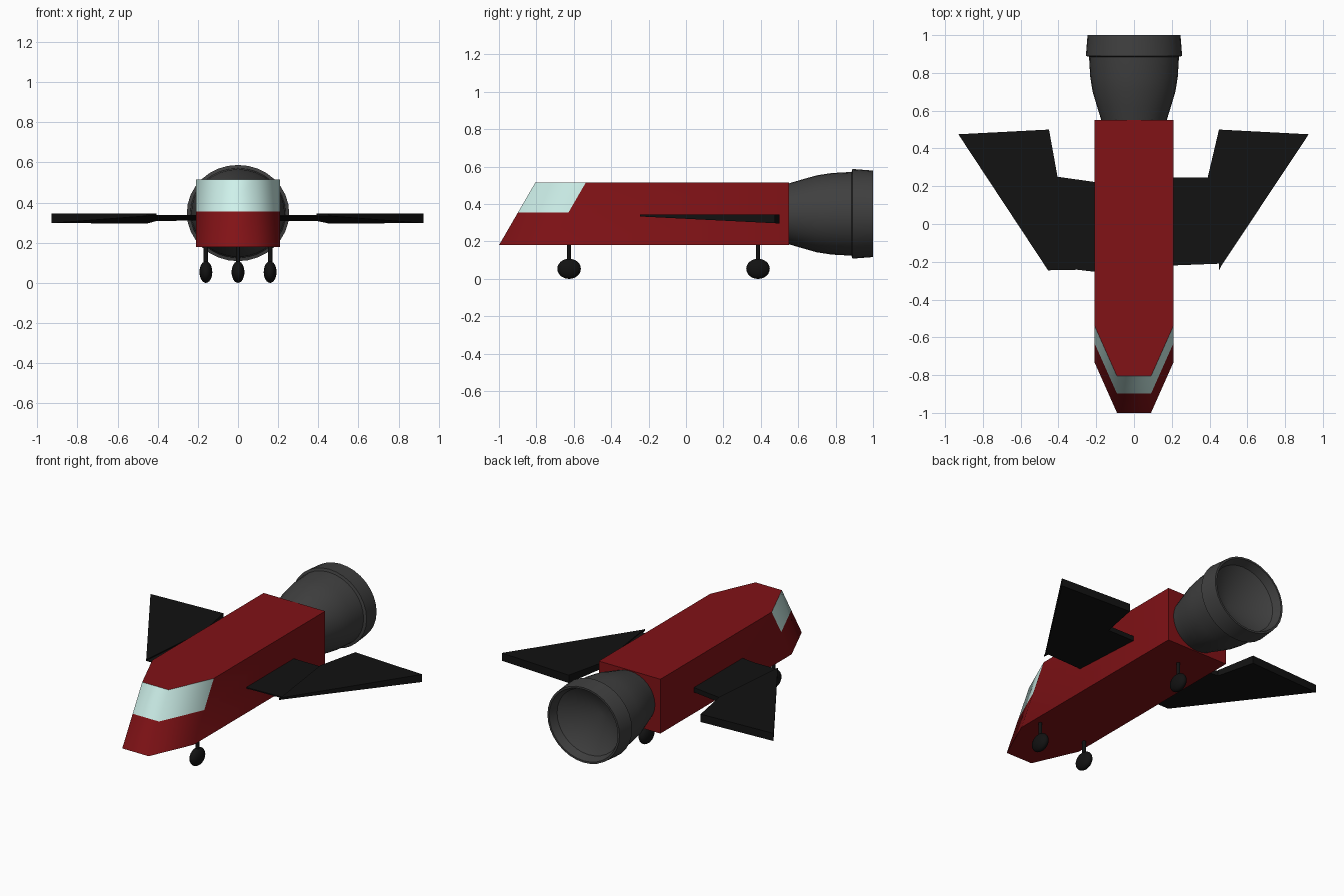
import bpy, bmesh, math
from mathutils import Matrix

if "Cube" in bpy.data.objects:
    bpy.data.objects.remove(bpy.data.objects["Cube"])


def material(name, rgb):
    m = bpy.data.materials.new(name)
    m.diffuse_color = (*rgb, 1)
    m.use_nodes = True
    m.node_tree.nodes["Principled BSDF"].inputs["Base Color"].default_value = m.diffuse_color
    return m


RED = material("red_paint", (0.22, 0.006, 0.008))
GLASS = material("pale_glass", (0.62, 0.88, 0.83))
BLACK = material("black", (0.006, 0.006, 0.006))
GREY = material("dark_grey", (0.05, 0.05, 0.05))


def finish(name, bm, *mats):
    bmesh.ops.recalc_face_normals(bm, faces=bm.faces)
    me = bpy.data.meshes.new(name)
    bm.to_mesh(me)
    bm.free()
    for m in mats:
        me.materials.append(m)
    ob = bpy.data.objects.new(name, me)
    bpy.context.collection.objects.link(ob)
    return ob


# Fuselage: one plan outline sheared backwards over three heights, windows in the upper nose
def fuselage():
    bm = bmesh.new()
    nose = [(-0.21, -0.73), (-0.09, -1.0), (0.09, -1.0), (0.21, -0.73)]
    rings = []
    for z in (0.18, 0.355, 0.515):
        pts = [(x, y + (z - 0.18) * 0.58) for x, y in nose] + [(0.21, 0.55), (-0.21, 0.55)]
        rings.append([bm.verts.new((x, y, z)) for x, y in pts])
    for level in range(2):
        lo, hi = rings[level], rings[level + 1]
        for i in range(6):
            j = (i + 1) % 6
            f = bm.faces.new((lo[i], lo[j], hi[j], hi[i]))
            f.material_index = 1 if level == 1 and i < 3 else 0
    bm.faces.new(rings[0])
    bm.faces.new(rings[2])
    # nose wraps smoothly, rims and tail stay sharp
    for f in bm.faces:
        f.smooth = True
    for e in bm.edges:
        a, b = e.verts
        rim = abs(a.co.z - b.co.z) < 1e-5 and abs(a.co.z - 0.355) > 1e-3
        e.smooth = not (rim or min(a.co.y, b.co.y) > 0.5)
    finish("fuselage", bm, RED, GLASS)


# Engine: lathed bell with rear collar and hollow dished outlet
def engine():
    profile = [(0.54, 0), (0.54, 0.17), (0.62, 0.195), (0.70, 0.219), (0.78, 0.232),
               (0.885, 0.238), (0.89, 0.255), (1.0, 0.246), (1.0, 0.234),
               (0.95, 0.215), (0.82, 0)]
    bm = bmesh.new()
    vs = [bm.verts.new((r, y, 0)) for y, r in profile]
    es = [bm.edges.new(p) for p in zip(vs, vs[1:])]
    bmesh.ops.spin(bm, geom=vs + es, axis=(0, 1, 0), cent=(0, 0, 0),
                   angle=math.tau, steps=32, use_duplicate=False)
    bmesh.ops.remove_doubles(bm, verts=bm.verts, dist=1e-4)
    bm.transform(Matrix.Translation((0, 0, 0.348)) @ Matrix.Diagonal((1, 1, 0.94, 1)))
    ob = finish("engine_nozzle", bm, GREY)
    bpy.context.view_layer.objects.active = ob
    ob.select_set(True)
    bpy.ops.object.shade_smooth_by_angle(angle=math.radians(32))
    ob.select_set(False)


# Wing panel: flat top, underside deepening towards the trailing edge
def wing_panel(name, outline, top):
    bm = bmesh.new()
    up = [bm.verts.new((x, y, top)) for x, y in outline]
    dn = [bm.verts.new((x, y, 0.334 - 0.05 * (y + 0.25))) for x, y in outline]
    bm.faces.new(up)
    bm.faces.new(dn)
    n = len(up)
    for i in range(n):
        j = (i + 1) % n
        bm.faces.new((up[i], up[j], dn[j], dn[i]))
    finish(name, bm, BLACK)


# Landing gear: ellipsoid wheel on a thin strut
def gear(name, x, y):
    bm = bmesh.new()
    bmesh.ops.create_uvsphere(bm, u_segments=20, v_segments=12, radius=1,
                              matrix=Matrix.Translation((x, y, 0.054))
                              @ Matrix.Diagonal((0.032, 0.063, 0.054, 1)))
    for f in bm.faces:
        f.smooth = True
    finish(name + "_wheel", bm, BLACK)
    bm = bmesh.new()
    bmesh.ops.create_cone(bm, cap_ends=True, segments=12, radius1=0.011, radius2=0.011,
                          depth=0.11, matrix=Matrix.Translation((x, y, 0.145)))
    finish(name + "_strut", bm, BLACK)


fuselage()
engine()
wing_panel("right_wing_root", [(0.19, -0.22), (0.45, -0.21), (0.39, 0.245), (0.19, 0.245)], 0.339)
wing_panel("right_wing_tip", [(0.45, -0.245), (0.46, -0.225), (0.925, 0.475),
                              (0.45, 0.50), (0.39, 0.245), (0.45, -0.21)], 0.345)
wing_panel("left_wing_root", [(-0.19, -0.255), (-0.30, -0.242), (-0.45, -0.245),
                              (-0.405, 0.25), (-0.19, 0.22)], 0.339)
wing_panel("left_wing_tip", [(-0.455, -0.245), (-0.93, 0.475), (-0.45, 0.50),
                             (-0.405, 0.25), (-0.45, -0.245)], 0.345)
gear("front_left_gear", -0.16, -0.625)
gear("front_right_gear", 0.16, -0.625)
gear("rear_gear", 0, 0.385)
